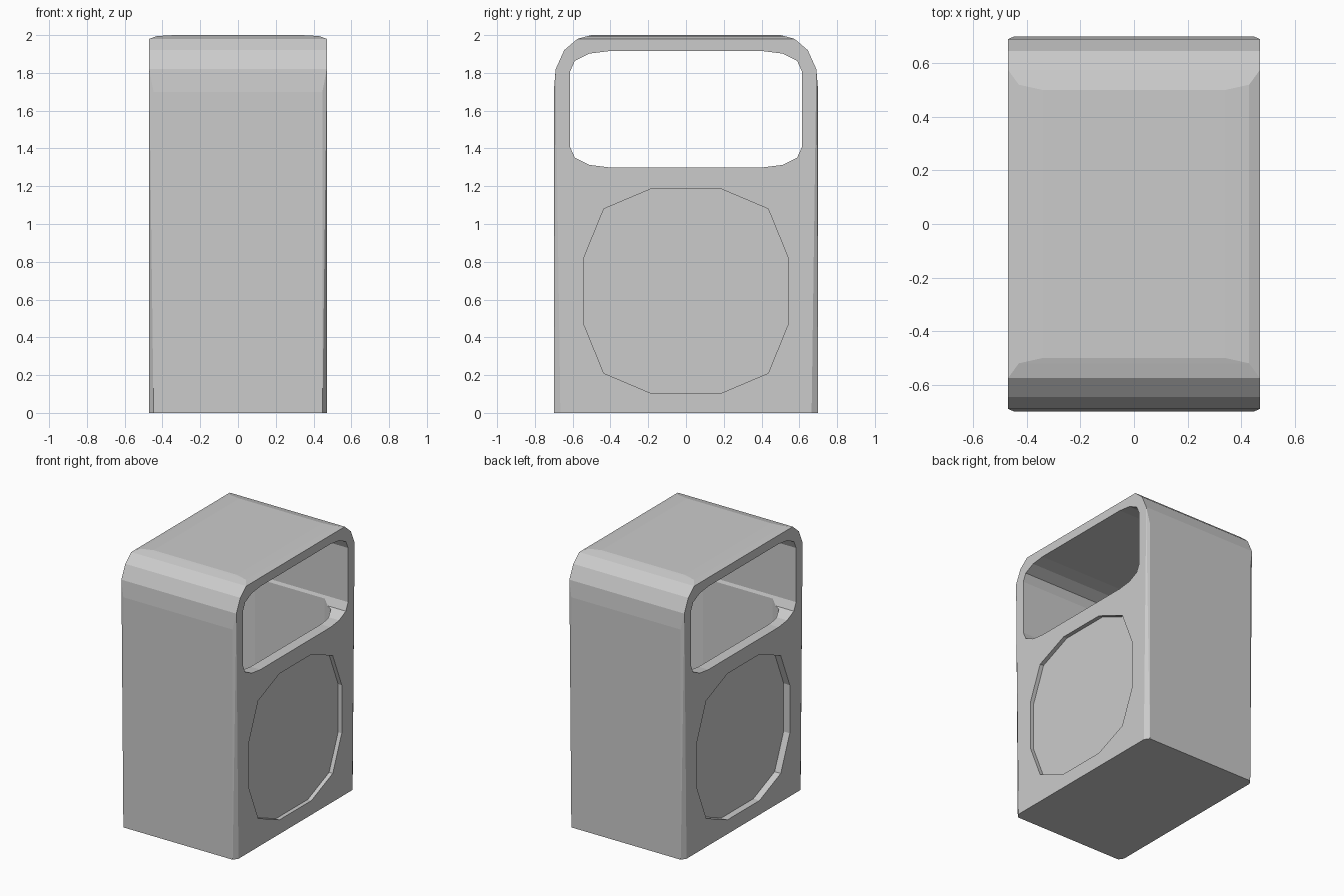
import bpy, bmesh
from mathutils import Vector

if "Cube" in bpy.data.objects:
    bpy.data.objects.remove(bpy.data.objects["Cube"])


def add_object(name, bm):
    bmesh.ops.recalc_face_normals(bm, faces=bm.faces)
    mesh = bpy.data.meshes.new(name)
    bm.to_mesh(mesh)
    bm.free()
    obj = bpy.data.objects.new(name, mesh)
    bpy.context.collection.objects.link(obj)
    return obj


def mirrored_loop(quarter):
    """Closed outline from a quarter outline ordered from the first axis to the second."""
    right = [(a, -b) for a, b in reversed(quarter)] + quarter
    return right + [(-a, -b) for a, b in right]


def prism(name, points, direction):
    """Extrude a planar outline along a direction."""
    bm = bmesh.new()
    face = bm.faces.new([bm.verts.new(p) for p in points])
    ext = bmesh.ops.extrude_face_region(bm, geom=[face])
    verts = [g for g in ext["geom"] if isinstance(g, bmesh.types.BMVert)]
    bmesh.ops.translate(bm, verts=verts, vec=Vector(direction))
    return add_object(name, bm)


def cut(obj, cutter):
    mod = obj.modifiers.new("cut", 'BOOLEAN')
    mod.operation = 'DIFFERENCE'
    mod.solver = 'EXACT'
    mod.object = cutter
    bpy.context.view_layer.objects.active = obj
    bpy.ops.object.modifier_apply(modifier=mod.name)
    bpy.data.objects.remove(cutter)


# Outer case: convex shell with chamfered uprights and a crowned, rounded top
quarter = [(.447, .70, 0), (.47, .665, 0), (.447, .70, 1.70), (.47, .69, 1.82),
           (.47, .645, 1.92), (.47, .575, 1.98), (.43, .52, 1.995), (.34, .50, 2.0)]
bm = bmesh.new()
for sx in (-1, 1):
    for sy in (-1, 1):
        for x, y, z in quarter:
            bm.verts.new((sx * x, sy * y, z))
bmesh.ops.convex_hull(bm, input=bm.verts)
bmesh.ops.dissolve_limit(bm, angle_limit=0.01, verts=bm.verts, edges=bm.edges)
case = add_object("bin_case", bm)

# Side-to-side opening under the roof
loop = mirrored_loop([(.614, .20), (.588, .257), (.51, .295), (.41, .3075)])
cut(case, prism("opening_cutter", [(-.7, y, 1.6075 + z) for y, z in loop], (1.4, 0, 0)))

# Deep inner well below the opening
loop = mirrored_loop([(.39, .49), (.36, .57), (.285, .605)])
cut(case, prism("well_cutter", [(x, y, .10) for x, y in loop], (0, 0, 1.4)))

# Shallow twelve-sided recess on each side, deeper on the left
loop = mirrored_loop([(.54, .178), (.435, .435), (.187, .54)])
for side, depth in ((1, .03), (-1, .05)):
    start = side * (.47 - depth)
    cut(case, prism("recess_cutter", [(start, y, .645 + z) for y, z in loop],
                    (side * .3, 0, 0)))
